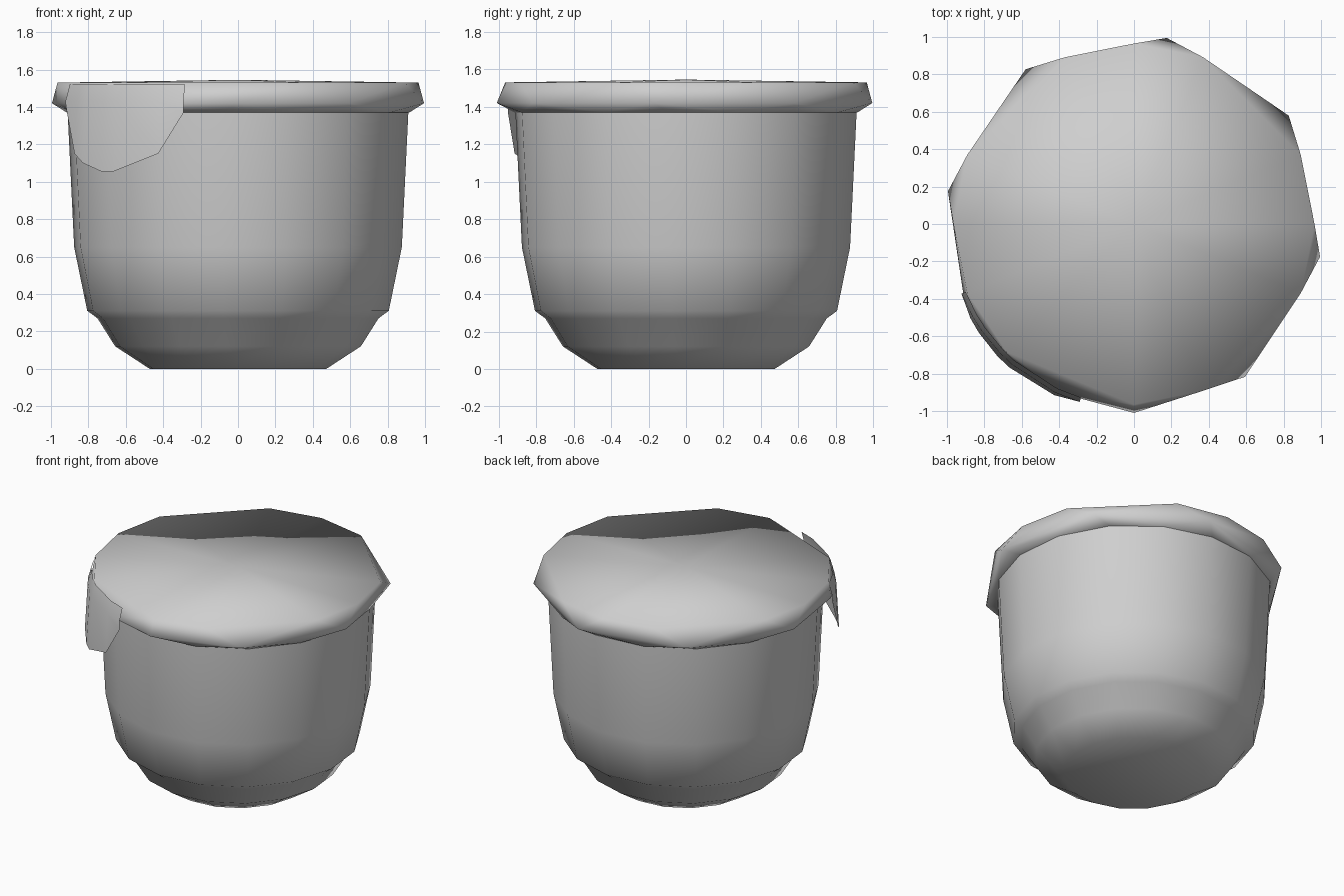
import bpy
import bmesh
from math import radians, sin, cos

cube = bpy.data.objects.get("Cube")
if cube:
    bpy.data.objects.remove(cube, do_unlink=True)

grey = bpy.data.materials.new("plain grey")
grey.use_nodes = True
colour = (0.62, 0.62, 0.62, 1)
grey.diffuse_color = colour
grey.node_tree.nodes["Principled BSDF"].inputs["Base Color"].default_value = colour


def polar(angle, radius, z):
    a = radians(angle)
    return (radius * cos(a), radius * sin(a), z)


def finish(bm, name, smooth_angle):
    bmesh.ops.recalc_face_normals(bm, faces=bm.faces)
    mesh = bpy.data.meshes.new(name)
    bm.to_mesh(mesh)
    bm.free()
    mesh.materials.append(grey)
    obj = bpy.data.objects.new(name, mesh)
    bpy.context.collection.objects.link(obj)
    bpy.ops.object.select_all(action='DESELECT')
    obj.select_set(True)
    bpy.context.view_layer.objects.active = obj
    bpy.ops.object.shade_smooth_by_angle(angle=radians(smooth_angle))
    return obj


# Pot body: sixteen-sided turned profile with a stepped, tapering foot
SIDES = 16
profile = [(0.475, 0), (0.66, 0.12), (0.755, 0.27), (0.81, 0.31),
           (0.88, 0.65), (0.915, 1.37), (0.915, 1.4)]
bm = bmesh.new()
rings = [[bm.verts.new(polar(17 + 360 * i / SIDES, r, z)) for i in range(SIDES)]
         for r, z in profile]
for low, high in zip(rings, rings[1:]):
    for i in range(SIDES):
        j = (i + 1) % SIDES
        bm.faces.new((low[i], low[j], high[j], high[i]))
bm.faces.new(rings[0][::-1])
bm.faces.new(rings[-1])
finish(bm, "pot_body", 50)

# Foil lid: faceted rim wrapped around a slightly domed top
top_angles = [0, 22.5, 67.5, 90, 112.5, 157.5, 180, 202.5, 225, 270, 292.5, 337.5]
crimp_angles = [35, 80, 125, 170, 270, 306, 350]
bm = bmesh.new()
for a in top_angles:
    bm.verts.new(polar(a, 0.965, 1.53))
for a in crimp_angles:
    bm.verts.new(polar(a, 1.01, 1.42))
for a in (202, 215, 229, 247):
    bm.verts.new(polar(a, 0.985, 1.42))
for i in range(SIDES):
    bm.verts.new(polar(17 + 360 * i / SIDES, 0.92, 1.37))
bm.verts.new((0, 0, 1.545))
bmesh.ops.convex_hull(bm, input=bm.verts)
finish(bm, "foil_lid", 80)

# Pull tab: thin curved flap folded down from the lid edge
outline = [(202, 1.40), (210, 1.15), (215, 1.10), (224, 1.055),
           (229, 1.055), (245, 1.15), (253, 1.37)]
bm = bmesh.new()
columns = []
for a, z in outline:
    flare = 0.985 + 0.07 * (1.5 - z)
    columns.append([bm.verts.new(polar(a, 0.97, 1.52)),
                    bm.verts.new(polar(a, 0.995, 1.43)),
                    bm.verts.new(polar(a, flare, z))])
for left, right in zip(columns, columns[1:]):
    for k in range(2):
        bm.faces.new((left[k], left[k + 1], right[k + 1], right[k]))
bmesh.ops.solidify(bm, geom=bm.faces[:], thickness=0.012)
finish(bm, "pull_tab", 50)
